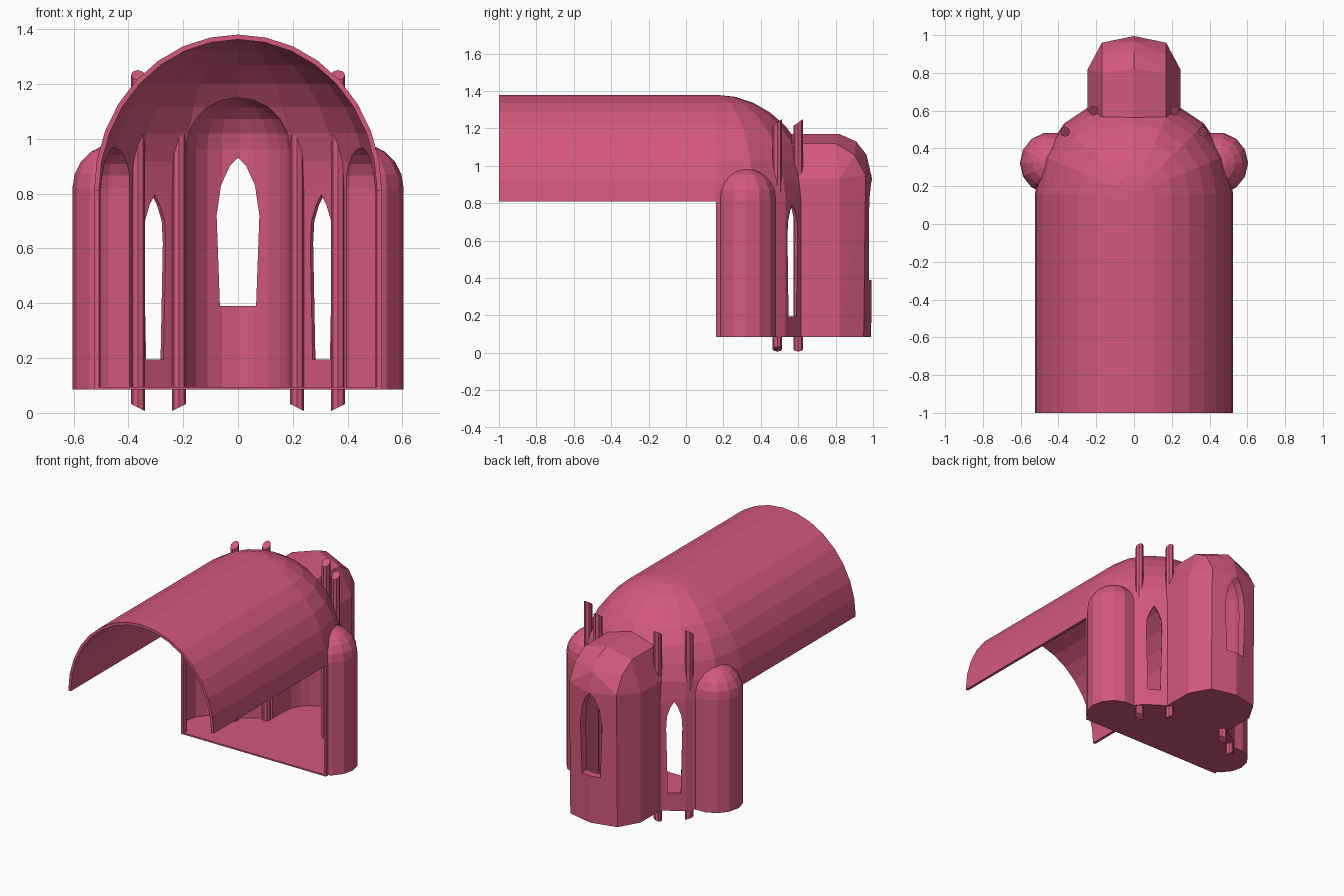
import bpy, bmesh, math
from math import sin, cos, pi

if "Cube" in bpy.data.objects:
    bpy.data.objects.remove(bpy.data.objects["Cube"])

mat = bpy.data.materials.new("rose_stone")
mat.diffuse_color = (0.65, 0.10, 0.20, 1)
mat.use_nodes = True
mat.node_tree.nodes["Principled BSDF"].inputs["Base Color"].default_value = mat.diffuse_color
CY, SPRING, FLOOR = 0.16, 0.81, 0.085      # apse centre, vault springing, floor level
R, RZ, T = 0.525, 0.57, 0.018              # vault radius, rise, wall thickness


def finish(name, bm):
    bmesh.ops.recalc_face_normals(bm, faces=bm.faces)
    me = bpy.data.meshes.new(name)
    bm.to_mesh(me)
    bm.free()
    ob = bpy.data.objects.new(name, me)
    bpy.context.collection.objects.link(ob)
    me.materials.append(mat)
    return ob


def hull(name, pts):
    bm = bmesh.new()
    for p in pts:
        bm.verts.new(p)
    bmesh.ops.remove_doubles(bm, verts=bm.verts, dist=1e-5)
    res = bmesh.ops.convex_hull(bm, input=bm.verts)
    junk = {g for g in res["geom_interior"] + res["geom_unused"]
            if isinstance(g, bmesh.types.BMVert)}
    bmesh.ops.delete(bm, geom=list(junk), context='VERTS')
    bmesh.ops.dissolve_limit(bm, angle_limit=0.002, verts=bm.verts, edges=bm.edges)
    return finish(name, bm)


def domed(cx, cy, cz, r, rz, floor, seg, rings, sweep):
    """Points of a drum with a dome on top."""
    pts = []
    for i in range(seg + 1):
        a = sweep * i / seg
        pts.append((cx + r * cos(a), cy + r * sin(a), floor))
        for j in range(rings + 1):
            e = pi / 2 * j / rings
            pts.append((cx + r * cos(e) * cos(a), cy + r * cos(e) * sin(a), cz + rz * sin(e)))
    return pts


def boolean(target, tool, op):
    m = target.modifiers.new(op, 'BOOLEAN')
    m.operation, m.object, m.solver = op, tool, 'EXACT'
    bpy.context.view_layer.objects.active = target
    bpy.ops.object.modifier_apply(modifier=m.name)
    bpy.data.objects.remove(tool)


# barrel vault
bm = bmesh.new()
arc = [pi * i / 16 for i in range(17)]
ring = [(R * cos(a), SPRING + RZ * sin(a)) for a in arc]
ring += [((R - T) * cos(a), SPRING + (RZ - T) * sin(a)) for a in reversed(arc)]
face = bm.faces.new([bm.verts.new((x, -1, z)) for x, z in ring])
ext = bmesh.ops.extrude_face_region(bm, geom=[face])
for v in ext["geom"]:
    if isinstance(v, bmesh.types.BMVert):
        v.co.y = CY
if not face.is_valid or len(bm.faces) < len(ring) + 2:
    bm.faces.new([v for v in bm.verts if v.co.y < 0])
finish("barrel_vault", bm)

# apse body: outer masses joined
apse = hull("apse", domed(0, CY, SPRING, R, RZ, FLOOR, 8, 8, pi))
for s in (-1, 1):
    boolean(apse, hull("side_chapel", domed(s * 0.44, 0.322, 0.82, 0.164, 0.164,
                                            FLOOR, 14, 5, 2 * pi)), 'UNION')
outer = [(0, 0.55, 1.17), (0, 0.82, 1.17), (0, 0.91, 1.13), (0, 0.965, 1.06),
         (0, 0.995, 0.93), (0, 0.99, FLOOR)]
for s in (-1, 1):
    outer += [(s * 0.17, 0.55, 1.12), (s * 0.17, 0.80, 1.12), (s * 0.17, 0.90, 1.06),
              (s * 0.17, 0.96, 0.95), (s * 0.17, 0.95, FLOOR), (s * 0.245, 0.82, 0.93),
              (s * 0.245, 0.82, FLOOR), (s * 0.245, 0.55, 0.93), (s * 0.245, 0.55, FLOOR)]
boolean(apse, hull("central_chapel", outer), 'UNION')

# hollow interior
F2 = FLOOR + 0.01
inner = domed(0, CY, SPRING, R - T, RZ - T, F2, 8, 8, pi)
inner += [(x, 0.05, z) for x, y, z in inner if abs(y - CY) < 1e-4]
boolean(apse, hull("nave_void", inner), 'DIFFERENCE')
for s in (-1, 1):
    boolean(apse, hull("side_void", domed(s * 0.44, 0.322, 0.82, 0.149, 0.149,
                                          F2, 14, 5, 2 * pi)), 'DIFFERENCE')
inner = domed(0, 0.75, 0.96, 0.19, 0.19, F2, 10, 5, pi)
inner += [(0.19 * cos(pi * i / 10), 0.45, 0.96 + 0.19 * sin(pi * i / 10)) for i in range(11)]
inner += [(-0.19, 0.45, F2), (0.19, 0.45, F2)]
boolean(apse, hull("central_void", inner), 'DIFFERENCE')


# pointed windows, cut along a radial direction
def window(profile, px, py, ang, depth):
    pts = []
    for w, z in profile:
        for s in (-1, 1):
            for d in (-depth, depth):
                pts.append((px + s * w * sin(ang) + d * cos(ang),
                            py - s * w * cos(ang) + d * sin(ang), z))
    boolean(apse, hull("window_cutter", pts), 'DIFFERENCE')


window([(0.066, 0.39), (0.078, 0.72), (0.062, 0.83), (0.03, 0.90), (0, 0.93)],
       0, 0.97, pi / 2, 0.12)
for s in (-1, 1):
    window([(0.038, 0.195), (0.048, 0.62), (0.043, 0.70), (0.022, 0.76), (0, 0.795)],
           s * 0.302, 0.553, pi / 2 - s * 0.64, 0.08)

# wall shafts with slanted ends
for x, y in ((0.365, 0.488), (0.215, 0.60)):
    for s in (-1, 1):
        bm = bmesh.new()
        bmesh.ops.create_cone(bm, cap_ends=True, segments=8, radius1=0.026,
                              radius2=0.026, depth=1)
        for v in bm.verts:
            dx, dy = v.co.x, v.co.y
            v.co.z = 1.232 + 0.7 * dy if v.co.z > 0 else 0.02 + 0.5 * s * dx * (1 if x > 0.3 else -1)
            v.co.x += s * x
            v.co.y += y
        finish("wall_shaft", bm)
